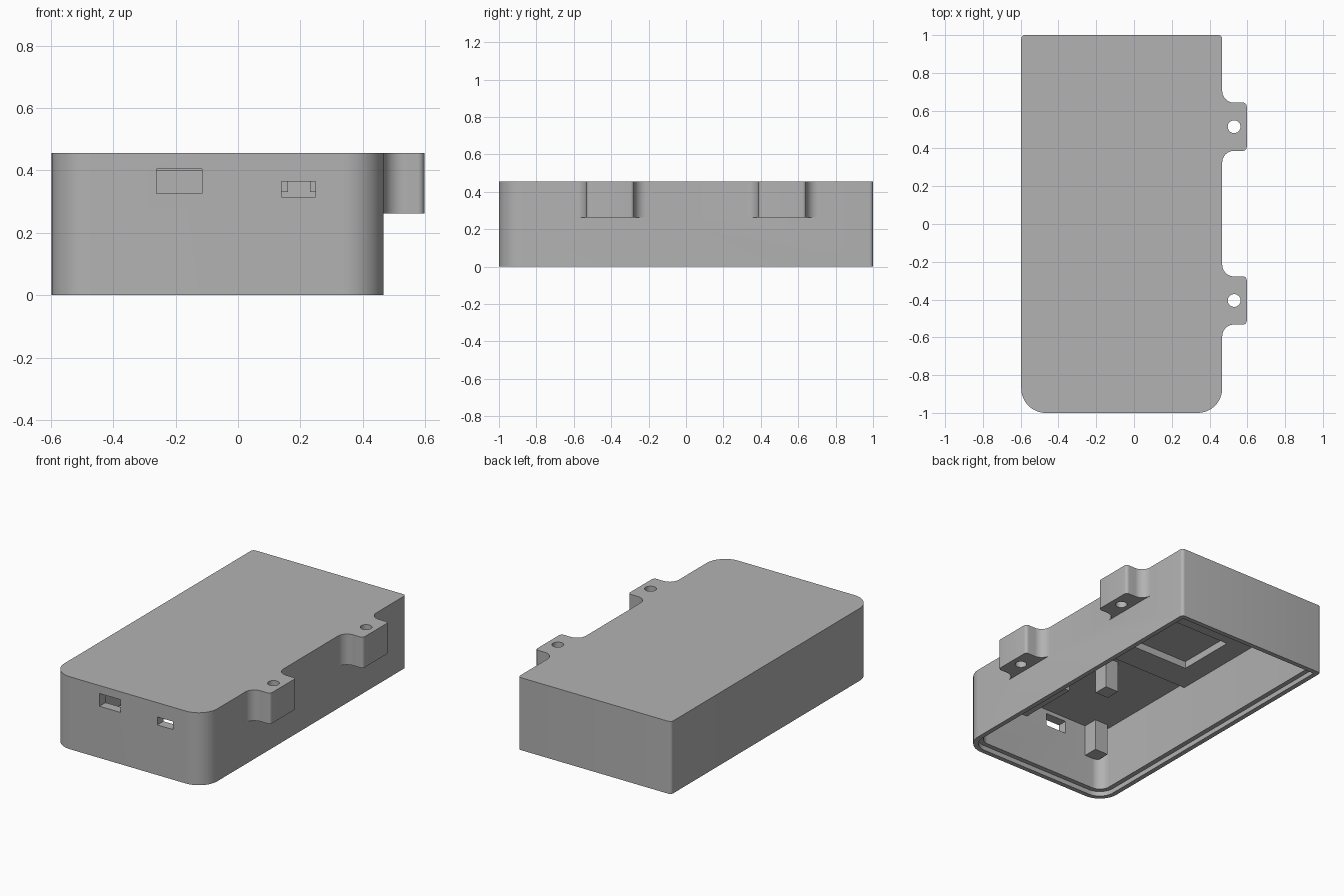
import bpy, bmesh, math

cube = bpy.data.objects.get("Cube")
if cube:
    bpy.data.objects.remove(cube, do_unlink=True)

grey = bpy.data.materials.new("matte_grey")
grey.use_nodes = True
grey.diffuse_color = (0.45, 0.45, 0.45, 1)
grey.node_tree.nodes["Principled BSDF"].inputs["Base Color"].default_value = (0.45, 0.45, 0.45, 1)

LEFT, RIGHT, FRONT, BACK, TOP = -0.597, 0.467, -1.0, 1.0, 0.455
WALL, CEILING = 0.06, 0.43


def arc(cx, cy, r, a0, a1, n=12):
    angles = [math.radians(a0 + (a1 - a0) * i / n) for i in range(n + 1)]
    return [(cx + r * math.cos(a), cy + r * math.sin(a)) for a in angles]


def prism(name, outline, z0, z1):
    """Extrude a flat outline between two heights."""
    bm = bmesh.new()
    base = bm.faces.new([bm.verts.new((x, y, z0)) for x, y in outline])
    top = bmesh.ops.extrude_face_region(bm, geom=[base])["geom"]
    verts = [v for v in top if isinstance(v, bmesh.types.BMVert)]
    bmesh.ops.translate(bm, verts=verts, vec=(0, 0, z1 - z0))
    bmesh.ops.recalc_face_normals(bm, faces=bm.faces)
    mesh = bpy.data.meshes.new(name)
    bm.to_mesh(mesh)
    bm.free()
    mesh.materials.append(grey)
    obj = bpy.data.objects.new(name, mesh)
    bpy.context.collection.objects.link(obj)
    return obj


def box(name, x0, x1, y0, y1, z0, z1):
    return prism(name, [(x0, y0), (x1, y0), (x1, y1), (x0, y1)], z0, z1)


def combine(target, tool, operation):
    """Apply a boolean and discard the tool."""
    mod = target.modifiers.new(operation, "BOOLEAN")
    mod.operation, mod.solver, mod.object = operation, "EXACT", tool
    bpy.context.view_layer.objects.active = target
    bpy.ops.object.modifier_apply(modifier=mod.name)
    bpy.data.objects.remove(tool, do_unlink=True)


def case_outline(inset):
    """Plan of the case: wide front corners, tight back corners."""
    x0, x1, y0, y1 = LEFT + inset, RIGHT - inset, FRONT + inset, BACK - inset
    rf, rb = 0.13 - inset, max(0.02 - inset, 0.008)
    return (arc(x0 + rf, y0 + rf, rf, 180, 270, 16) + arc(x1 - rf, y0 + rf, rf, 270, 360, 16)
            + arc(x1 - rb, y1 - rb, rb, 0, 90, 6) + arc(x0 + rb, y1 - rb, rb, 90, 180, 6))


def tab_outline(yc):
    """Mounting tab flaring into the side wall."""
    half, flare, r, tip = 0.1275, 0.0625, 0.02, 0.597
    side = RIGHT - 0.03
    upper = arc(tip - r, half - r, r, 0, 90, 6) + arc(RIGHT + flare, half + flare, flare, 270, 180)
    upper.append((side, half + flare))
    lower = [(x, -y) for x, y in reversed(upper)]
    return [(x, y + yc) for x, y in upper + lower]


# Case with two drilled mounting tabs
case = prism("case_shell", case_outline(0), 0, TOP)
for yc in (0.515, -0.405):
    combine(case, prism("tab", tab_outline(yc), 0.262, TOP), "UNION")
    combine(case, prism("screw_hole", arc(0.53, yc, 0.034, 0, 345, 23), 0.2, 0.6), "DIFFERENCE")

# Open underside with a stepped rim for the lid
combine(case, prism("cavity", case_outline(WALL), -0.1, CEILING), "DIFFERENCE")
combine(case, prism("rim_step", case_outline(0.03), -0.1, 0.03), "DIFFERENCE")

# Port openings in the front wall
combine(case, box("large_port", -0.262, -0.115, -1.1, -0.9, 0.325, 0.405), "DIFFERENCE")
combine(case, box("small_port", 0.14, 0.248, -1.1, -0.9, 0.315, 0.365), "DIFFERENCE")

# Thick rear ceiling panel with a square pocket
panel = box("ceiling_panel", LEFT + 0.05, RIGHT - 0.05, -0.18, BACK - 0.05, 0.40, 0.435)
combine(panel, box("pocket", -0.395, 0.26, 0.0, 0.38, 0.3, 0.5), "DIFFERENCE")
combine(case, box("ceiling_pocket", -0.395, 0.26, 0.0, 0.38, 0.3, 0.445), "DIFFERENCE")

# Connector block behind the small port, slotted along its length
block = box("connector_block", 0.035, RIGHT - 0.05, FRONT + WALL, -0.55, 0.33, 0.435)
combine(block, box("slot", 0.16, 0.23, -1.1, -0.4, 0.3, 0.365), "DIFFERENCE")

# Board support posts hanging from the ceiling
posts = [box("support_post", x - 0.047, x + 0.047, y - 0.047, y + 0.047, 0.23, 0.435)
         for x, y in ((-0.033, -0.288), (-0.46, -0.893))]

for obj in [case, panel, block] + posts:
    bpy.ops.object.select_all(action="DESELECT")
    obj.select_set(True)
    bpy.context.view_layer.objects.active = obj
    bpy.ops.object.shade_smooth_by_angle(angle=math.radians(30))
